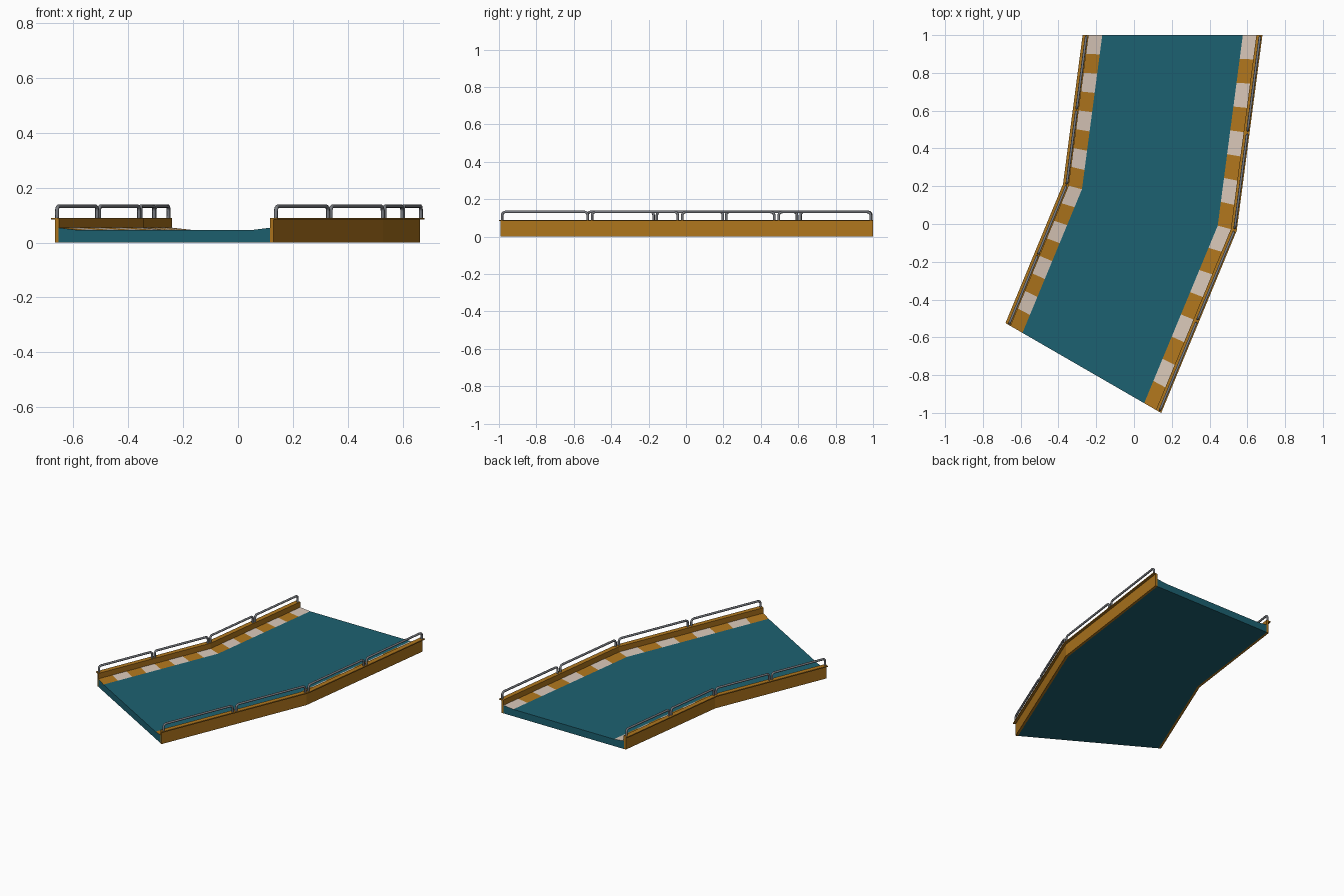
import bpy, bmesh, math
from mathutils import Vector

if "Cube" in bpy.data.objects:
    bpy.data.objects.remove(bpy.data.objects["Cube"])

RADIUS, X0 = 3.525, 0.204     # bend radius of the centre line, centre of the back end


def material(name, rgb):
    m = bpy.data.materials.new(name)
    m.diffuse_color = (*rgb, 1)
    m.use_nodes = True
    m.node_tree.nodes["Principled BSDF"].inputs["Base Color"].default_value = m.diffuse_color
    return m


TEAL = material("teal_surface", (0.012, 0.12, 0.165))
ORANGE = material("orange_paint", (0.43, 0.18, 0.012))
CREAM = material("cream_paint", (0.68, 0.56, 0.47))
STEEL = material("grey_steel", (0.19, 0.2, 0.22))


def station(w, k):
    a = math.radians(15 * k)
    return Vector((X0 - RADIUS + (RADIUS + w) * math.cos(a), 1 - (RADIUS + w) * math.sin(a), 0))


def at(w, s, z):
    """Point at sideways offset w, distance s (0..2 straight sections), height z."""
    k = 0 if s <= 1 else 1
    p = station(w, k).lerp(station(w, k + 1), s - k)
    p.z = z
    return p


def sweep(name, profile, steps, mats, pick=lambda i, j: 0):
    """Sweep a closed (w, z) profile along the two straight sections."""
    bm = bmesh.new()
    rings = [[bm.verts.new(at(w, 2 * i / steps, z)) for w, z in profile] for i in range(steps + 1)]
    n = len(profile)
    for i in range(steps):
        for j in range(n):
            k = (j + 1) % n
            f = bm.faces.new((rings[i][j], rings[i][k], rings[i + 1][k], rings[i + 1][j]))
            f.material_index = pick(i, j)
    bm.faces.new(rings[0])
    bm.faces.new(rings[-1])
    bmesh.ops.recalc_face_normals(bm, faces=bm.faces)
    me = bpy.data.meshes.new(name)
    bm.to_mesh(me)
    bm.free()
    for m in mats:
        me.materials.append(m)
    ob = bpy.data.objects.new(name, me)
    bpy.context.collection.objects.link(ob)
    return ob


# road deck with sloped, striped kerbs (profile edges 1 and 3)
deck = [(-0.445, 0), (-0.445, 0.054), (-0.372, 0.046),
        (0.372, 0.046), (0.445, 0.054), (0.445, 0)]
sweep("road_deck", deck, 16, [TEAL, CREAM, ORANGE],
      lambda i, j: 1 + i % 2 if j in (1, 3) else 0)

# side walls with a thin outward lip along the top
wall = [(0.444, 0), (0.444, 0.090), (0.476, 0.090), (0.476, 0.083), (0.460, 0.083), (0.460, 0)]
for side, label in ((-1, "left"), (1, "right")):
    sweep(label + "_wall", [(side * w, z) for w, z in wall], 2, [ORANGE])

    # four bent pipe hoops along each wall
    cu = bpy.data.curves.new(label + "_railing", 'CURVE')
    cu.dimensions = '3D'
    cu.bevel_depth = 0.007
    cu.bevel_resolution = 2
    cu.use_fill_caps = True
    r, top, w = 0.018, 0.132, 0.004 + side * 0.460
    for h in range(4):
        a, b = h / 2 + 0.012, h / 2 + 0.488
        arc = [(r - r * math.cos(t), top - r + r * math.sin(t))
               for t in (math.pi / 8 * i for i in range(5))]
        path = [(a, 0.087)] + [(a + d, z) for d, z in arc]
        path += [(b - d, z) for d, z in reversed(arc)] + [(b, 0.087)]
        sp = cu.splines.new('POLY')
        sp.points.add(len(path) - 1)
        for p, (s, z) in zip(sp.points, path):
            p.co = (*at(w, s, z), 1)
    cu.materials.append(STEEL)
    ob = bpy.data.objects.new(label + "_railing", cu)
    bpy.context.collection.objects.link(ob)
    bpy.ops.object.select_all(action='DESELECT')
    ob.select_set(True)
    bpy.context.view_layer.objects.active = ob
    bpy.ops.object.convert(target='MESH')
    bpy.ops.object.shade_smooth_by_angle(angle=math.radians(50))
